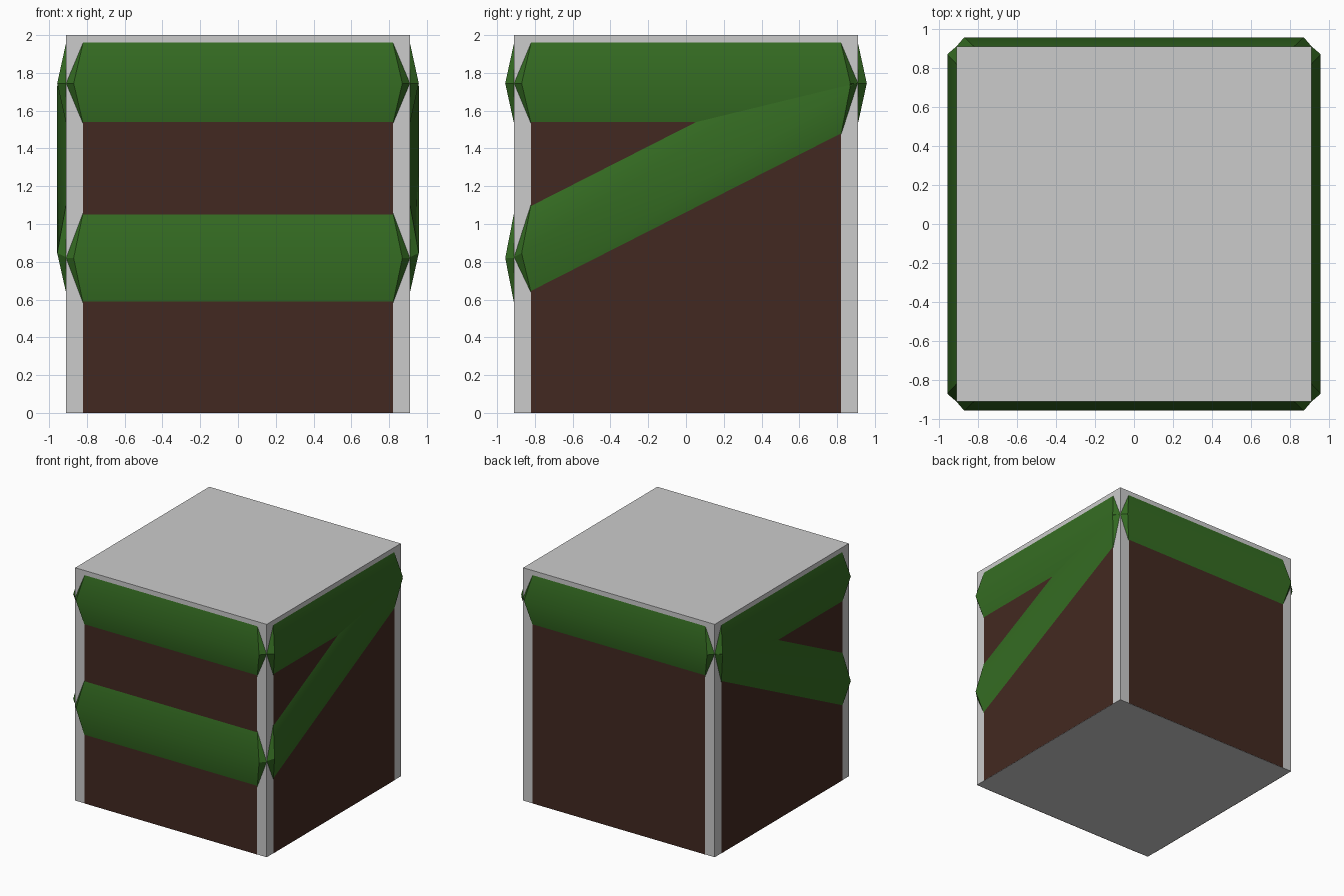
import bpy
from mathutils import Matrix
from math import pi

if "Cube" in bpy.data.objects:
    bpy.data.objects.remove(bpy.data.objects["Cube"])

H = 0.91      # half width of the block
E = 0.82      # half width of the flat panels and bands
OUT = 0.957   # how far the band ridges stand out


def material(name, col):
    m = bpy.data.materials.new(name)
    m.diffuse_color = (*col, 1)
    m.use_nodes = True
    m.node_tree.nodes["Principled BSDF"].inputs["Base Color"].default_value = m.diffuse_color
    return m


brown = material("bark_brown", (0.055, 0.022, 0.015))
green = material("leaf_green", (0.035, 0.15, 0.016))


def mesh_object(name, verts, faces, mat, turn):
    """Shape drawn on the front face, turned by quarter turns about z."""
    me = bpy.data.meshes.new(name)
    me.from_pydata(verts, [], faces)
    me.transform(Matrix.Rotation(turn * pi / 2, 4, 'Z'))
    me.materials.append(mat)
    ob = bpy.data.objects.new(name, me)
    bpy.context.collection.objects.link(ob)
    return ob


def panel(name, turn):
    y = -H - 0.002
    mesh_object(name, [(-E, y, 0), (E, y, 0), (E, y, 1.75), (-E, y, 1.75)],
                [(0, 1, 2, 3)], brown, turn)


def band(name, turn, z_left, z_right, half):
    """Ridged strip with pointed ends; centre line runs z_left to z_right."""
    def z(u):
        return z_left + (z_right - z_left) * (u + H) / (2 * H)
    verts = []
    for s in (-1, 1):
        verts += [(s * E, -H, z(s * E) - half), (s * 0.87, -OUT, z(s * 0.87)),
                  (s * E, -H, z(s * E) + half), (s * H, -H, z(s * H))]
    faces = [(0, 4, 5, 1), (1, 5, 6, 2),          # lower and upper slopes
             (0, 1, 3), (1, 2, 3),                # left tip
             (4, 7, 5), (5, 7, 6)]                # right tip
    ob = mesh_object(name, verts, faces, green, turn)
    bpy.ops.object.select_all(action='DESELECT')
    ob.select_set(True)
    bpy.context.view_layer.objects.active = ob
    bpy.ops.object.shade_smooth_by_angle(angle=pi / 6)


# central block
bpy.ops.mesh.primitive_cube_add(size=1, location=(0, 0, 1))
block = bpy.context.object
block.name = "block"
block.scale = (2 * H, 2 * H, 2)

# brown panel and upper band on every side
for i, side in enumerate(("front", "right", "back", "left")):
    panel(side + "_panel", i)
    band(side + "_upper_band", i, 1.745, 1.745, 0.215)

# lower band on the front, sloping bands on both sides rising to the back
band("front_lower_band", 0, 0.82, 0.82, 0.24)
band("right_sloping_band", 1, 0.825, 1.75, 0.235)
band("left_sloping_band", 3, 1.75, 0.825, 0.235)
